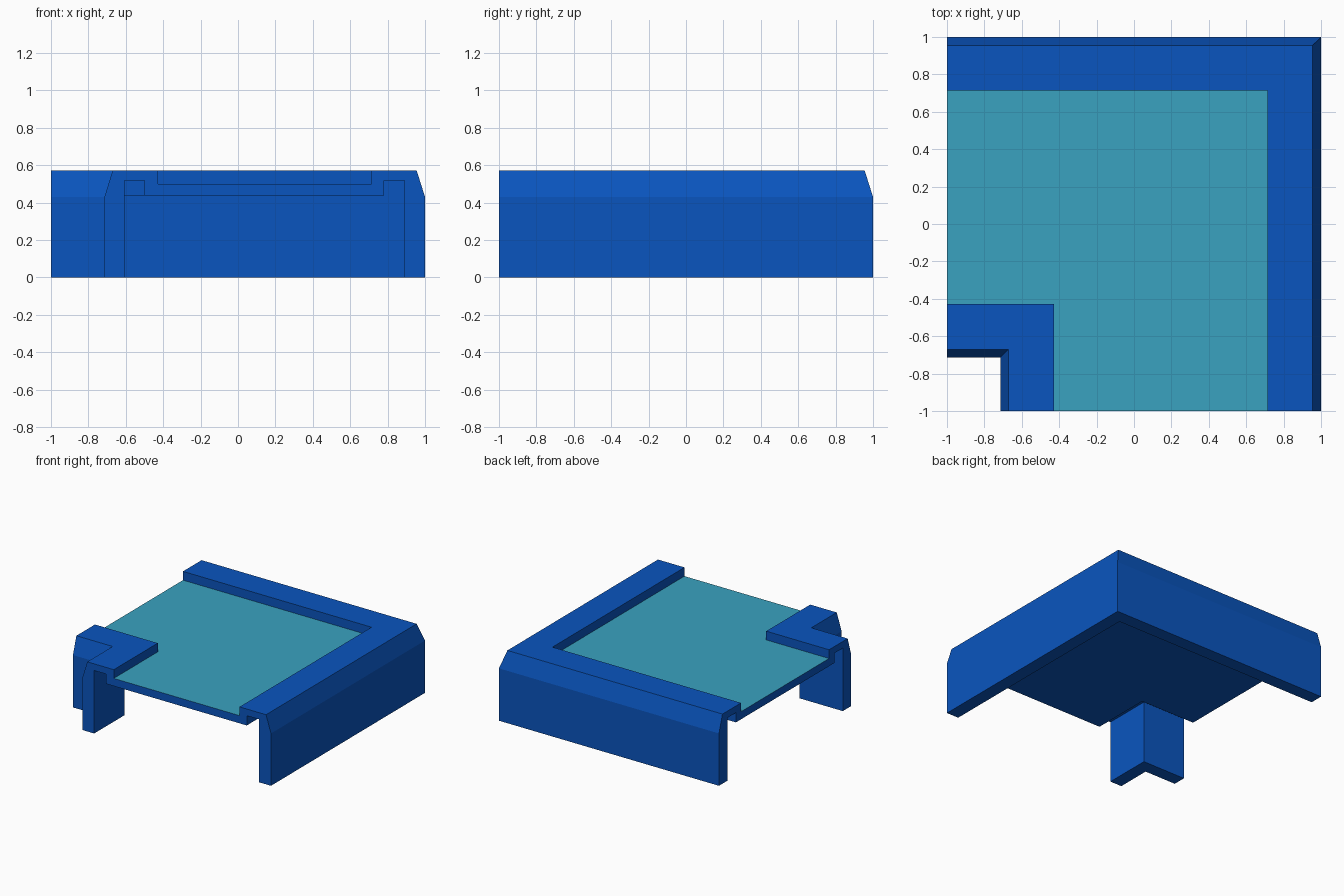
import bpy
import bmesh

if "Cube" in bpy.data.objects:
    bpy.data.objects.remove(bpy.data.objects["Cube"])


def material(name, rgb):
    m = bpy.data.materials.new(name)
    m.diffuse_color = (*rgb, 1)
    m.use_nodes = True
    m.node_tree.nodes["Principled BSDF"].inputs["Base Color"].default_value = m.diffuse_color
    return m


blue = material("frame blue", (0.003, 0.091, 0.521))
teal = material("panel teal", (0.041, 0.36, 0.53))

# Closed cross-section (offset from centre, height), swept round one mitred corner
profile = [
    (1.0, 0), (1.0, 0.43), (0.955, 0.572), (0.714, 0.572), (0.714, 0.5),         # outer wall and rim
    (-0.429, 0.5), (-0.429, 0.572), (-0.67, 0.572), (-0.714, 0.43), (-0.714, 0),  # tray, inner rim and wall
    (-0.607, 0), (-0.607, 0.517), (-0.5, 0.517), (-0.5, 0.437),                  # inner underside
    (0.78, 0.437), (0.78, 0.517), (0.89, 0.517), (0.89, 0),                      # outer underside
]

bm = bmesh.new()
rings = [[bm.verts.new(p) for p in ring] for ring in (
    [(-1, c, z) for c, z in profile],
    [(c, c, z) for c, z in profile],
    [(c, -1, z) for c, z in profile])]
n = len(profile)
for a, b in zip(rings, rings[1:]):
    for i in range(n):
        j = (i + 1) % n
        f = bm.faces.new((a[i], a[j], b[j], b[i]))
        # The tray floor carries the second colour
        f.material_index = int(i == 4)

# Flat end caps
bm.faces.new(rings[0])
bm.faces.new(rings[-1])
bmesh.ops.recalc_face_normals(bm, faces=bm.faces)
bmesh.ops.triangulate(bm, faces=[f for f in bm.faces if len(f.verts) > 4])

mesh = bpy.data.meshes.new("corner_channel")
bm.to_mesh(mesh)
bm.free()
mesh.materials.append(blue)
mesh.materials.append(teal)
bpy.context.collection.objects.link(bpy.data.objects.new("corner_channel", mesh))
